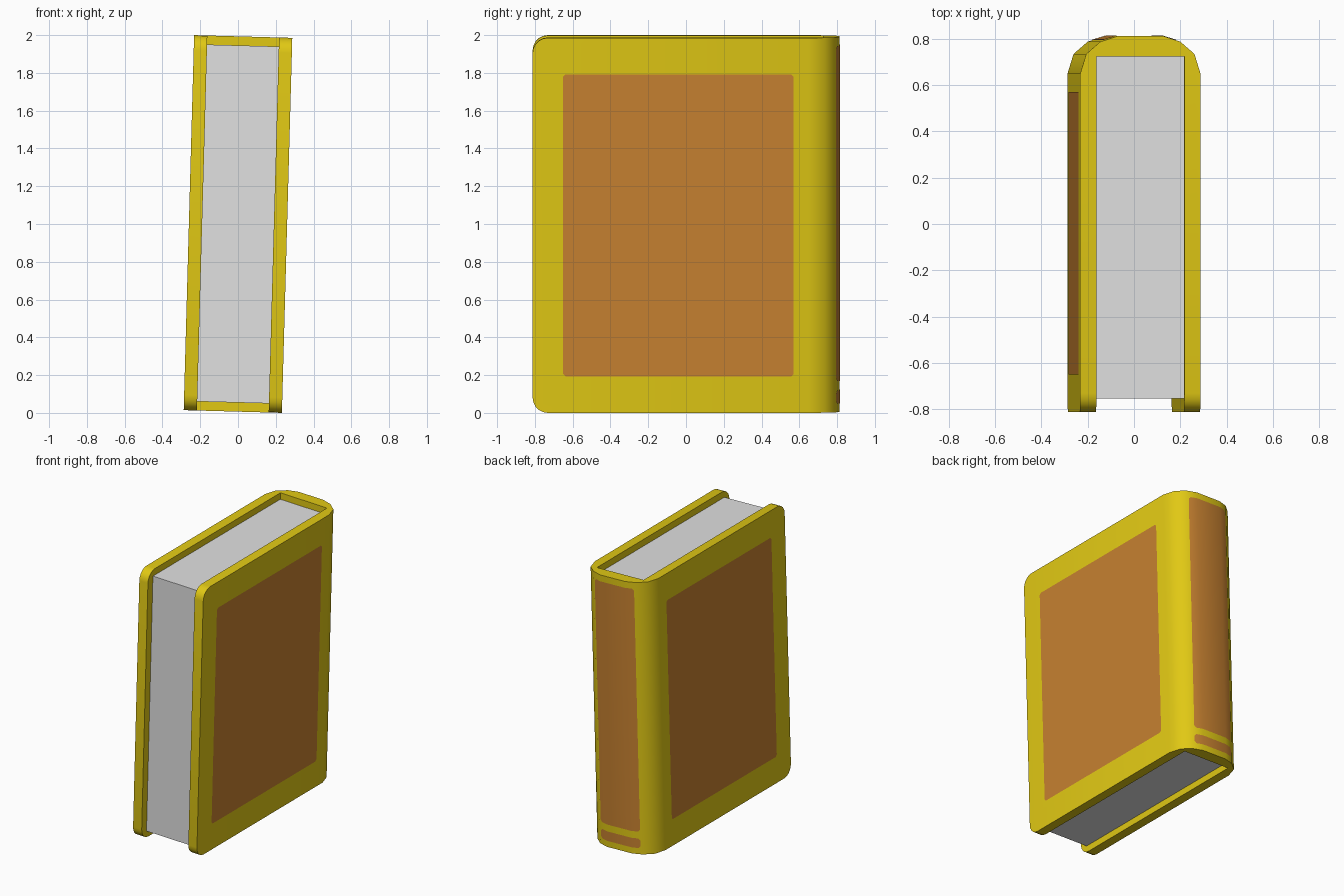
import bpy, bmesh, math
from mathutils import Matrix

if "Cube" in bpy.data.objects:
    bpy.data.objects.remove(bpy.data.objects["Cube"])

H = 0.993          # half height of the book
W = 0.26           # half thickness of the book
INNER = 0.19       # half thickness of the page block
D = 0.812          # half depth
LEAN = Matrix.Translation((0, 0, 1)) @ Matrix.Rotation(0.0277, 4, 'Y')


def material(name, rgb):
    m = bpy.data.materials.new(name)
    m.diffuse_color = (*rgb, 1)
    m.use_nodes = True
    m.node_tree.nodes["Principled BSDF"].inputs["Base Color"].default_value = m.diffuse_color
    return m


yellow = material("yellow cover", (0.75, 0.58, 0.007))
brown = material("brown panel", (0.57, 0.22, 0.03))
paper = material("paper", (0.75, 0.75, 0.75))


def make(name, bm, mat, smooth=False):
    bm.transform(LEAN)
    me = bpy.data.meshes.new(name)
    bm.to_mesh(me)
    bm.free()
    me.materials.append(mat)
    ob = bpy.data.objects.new(name, me)
    bpy.context.collection.objects.link(ob)
    if smooth:
        bpy.ops.object.select_all(action='DESELECT')
        ob.select_set(True)
        bpy.context.view_layer.objects.active = ob
        bpy.ops.object.shade_smooth_by_angle(angle=math.radians(40))
    return ob


# cover: U-shaped profile with a rounded spine, extruded upwards
half = [(INNER, 0.725), (INNER, -D), (W, -D), (W, 0.65), (0.234, 0.735),
        (0.173, 0.788), (0.10, D)]
profile = half + [(-x, y) for x, y in reversed(half)]
bm = bmesh.new()
face = bm.faces.new([bm.verts.new((x, y, -H)) for x, y in profile])
ext = bmesh.ops.extrude_face_region(bm, geom=[face])
bmesh.ops.translate(bm, vec=(0, 0, 2 * H),
                    verts=[v for v in ext["geom"] if isinstance(v, bmesh.types.BMVert)])
bmesh.ops.recalc_face_normals(bm, faces=bm.faces)
# round the fore-edge corners of both boards
tips = [e for e in bm.edges if all(v.co.y < -D + 1e-4 for v in e.verts)
        and abs(e.verts[0].co.z - e.verts[1].co.z) < 1e-4]
bmesh.ops.bevel(bm, geom=tips, offset=0.08, segments=5, profile=0.5, affect='EDGES')
make("cover", bm, yellow, True)

# page block
bm = bmesh.new()
bmesh.ops.create_cube(bm, size=1)
bmesh.ops.scale(bm, vec=(2 * INNER + 0.002, 1.481, 1.89), verts=bm.verts)
bmesh.ops.translate(bm, vec=(0, -0.0145, 0), verts=bm.verts)
make("pages", bm, paper)


# painted panel: thin strip following a path, with clipped end corners
def panel(name, path, z0, z1, clip):
    bm = bmesh.new()
    cols = []
    for i, (x, y) in enumerate(path):
        c = clip if i in (0, len(path) - 1) else 0
        cols.append([bm.verts.new((x, y, z)) for z in (z0 - H + c, z1 - H - c)])
    for a, b in zip(cols, cols[1:]):
        bm.faces.new((a[0], b[0], b[1], a[1]))
    make(name, bm, brown, True)


# front and back board panels
for name, s in (("right_panel", 1), ("left_panel", -1)):
    path = [(s * (W + 0.002), y) for y in (-0.65, -0.637, 0.557, 0.57)]
    panel(name, path[::s], 0.193, 1.793, 0.013)

# spine panels
right = [(0.16, 0.795), (0.147, 0.7995), (0.10, D + 0.002)]
spine = right + [(-x, y) for x, y in reversed(right)]
panel("spine_panel", spine, 0.165, 1.94, 0.015)
panel("spine_label", spine, 0.045, 0.115, 0.015)
